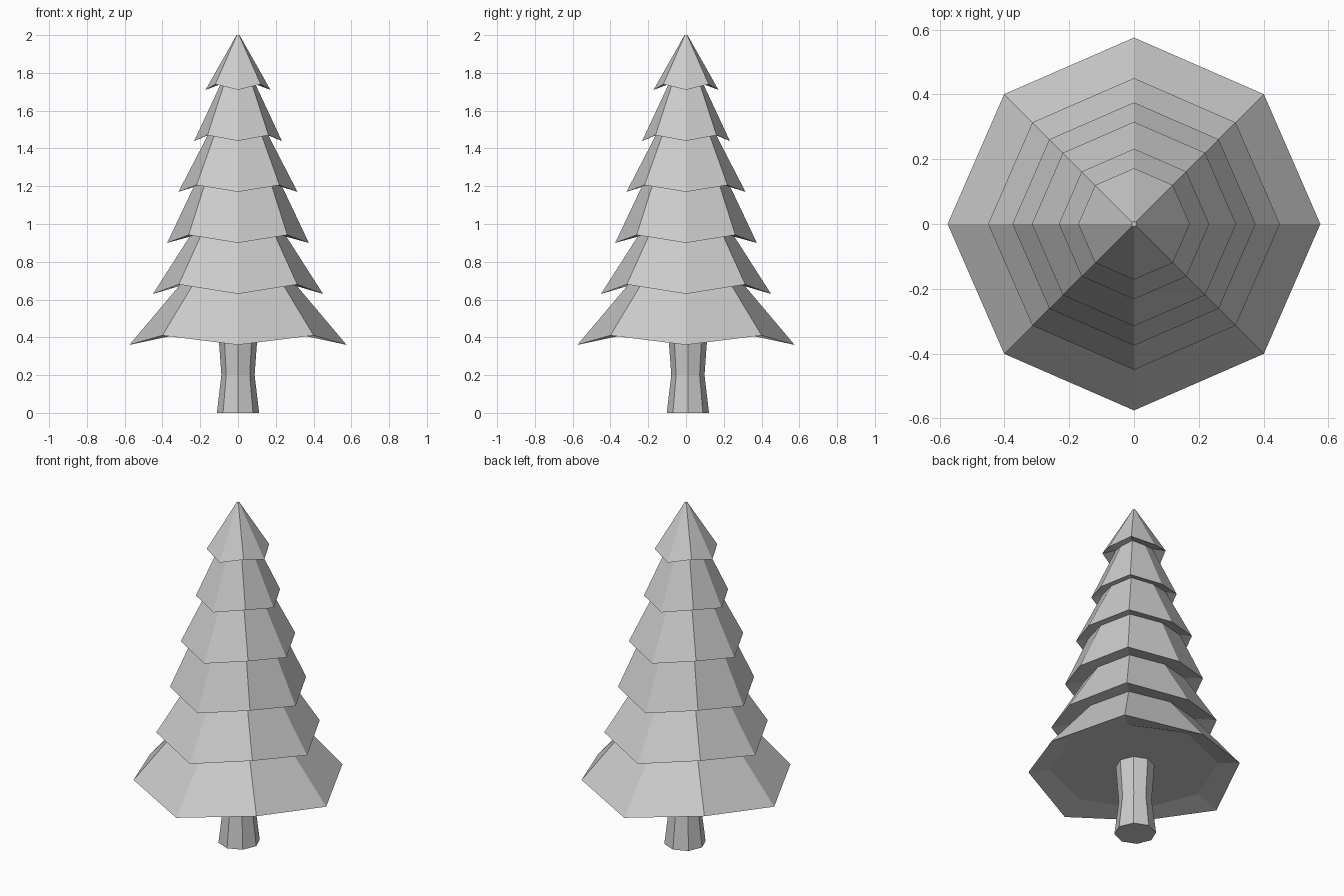
import bpy, bmesh, math

if "Cube" in bpy.data.objects:
    bpy.data.objects.remove(bpy.data.objects["Cube"])

SIDES = 8


def ring(bm, r, z, lift=0.0, cy=0.0, diag=1.0):
    """Octagon ring; every second corner is lifted and scaled to make a zigzag rim."""
    verts = []
    for i in range(SIDES):
        a = 2 * math.pi * i / SIDES
        odd = i % 2
        rr = r * (diag if odd else 1.0)
        verts.append(bm.verts.new((rr * math.cos(a), cy + rr * math.sin(a),
                                   z + (lift if odd else 0.0))))
    return verts


def loft(name, ring_specs):
    """Skin a stack of rings and cap both ends."""
    bm = bmesh.new()
    rings = [ring(bm, **s) for s in ring_specs]
    for lo, hi in zip(rings, rings[1:]):
        for i in range(SIDES):
            j = (i + 1) % SIDES
            bm.faces.new((lo[i], lo[j], hi[j], hi[i]))
    bm.faces.new(rings[0][::-1])
    bm.faces.new(rings[-1])
    bmesh.ops.recalc_face_normals(bm, faces=bm.faces[:])
    mesh = bpy.data.meshes.new(name)
    bm.to_mesh(mesh)
    bm.free()
    ob = bpy.data.objects.new(name, mesh)
    bpy.context.collection.objects.link(ob)
    return ob


# Waisted trunk, set slightly towards the back
loft("trunk", [dict(r=r, z=z, cy=0.01) for r, z in
               ((0.112, 0.0), (0.088, 0.2), (0.104, 0.42))])

# Tiers: rim radius, rim height, corner lift, top radius, top height
tiers = [
    (0.575, 0.36, 0.05, 0.305, 0.68),
    (0.450, 0.63, 0.05, 0.255, 0.935),
    (0.375, 0.90, 0.042, 0.233, 1.20),
    (0.315, 1.17, 0.036, 0.160, 1.47),
    (0.232, 1.44, 0.03, 0.092, 1.74),
    (0.172, 1.71, 0.03, 0.008, 2.0),
]

# Foliage as one skin: recessed underside, then each flared tier
specs = [dict(r=0.45, z=0.415)]
for r, z, lift, top_r, top_z in tiers:
    last = top_z == 2.0
    specs.append(dict(r=r, z=z, lift=lift, diag=0.985))
    specs.append(dict(r=top_r, z=top_z, lift=0 if last else 0.015,
                      diag=1.0 if last else 1.06))
loft("foliage", specs)
